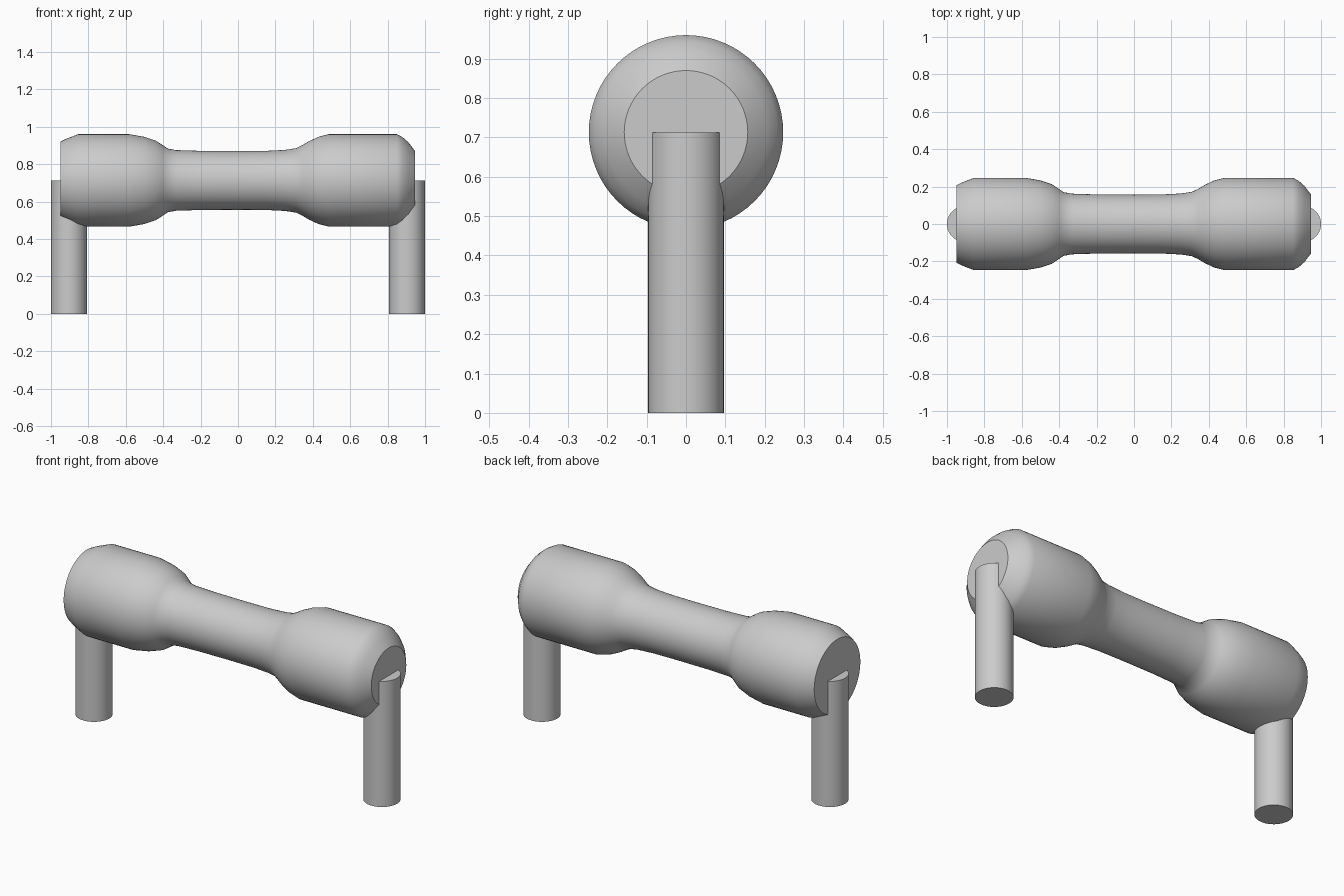
import bpy
import bmesh
from math import pi, radians
from mathutils import Matrix, Vector

cube = bpy.data.objects.get("Cube")
if cube:
    bpy.data.objects.remove(cube, do_unlink=True)

AXIS_Z = 0.713
SEGMENTS = 64

grey = bpy.data.materials.new("light_grey")
grey.use_nodes = True
colour = (0.6, 0.6, 0.6, 1)
grey.diffuse_color = colour
grey.node_tree.nodes["Principled BSDF"].inputs["Base Color"].default_value = colour


def finish(name, bm, location):
    """Turn a bmesh into a smooth-shaded object."""
    bmesh.ops.recalc_face_normals(bm, faces=bm.faces)
    mesh = bpy.data.meshes.new(name)
    bm.to_mesh(mesh)
    bm.free()
    mesh.materials.append(grey)
    obj = bpy.data.objects.new(name, mesh)
    obj.location = location
    bpy.context.collection.objects.link(obj)
    bpy.ops.object.select_all(action="DESELECT")
    obj.select_set(True)
    bpy.context.view_layer.objects.active = obj
    bpy.ops.object.shade_smooth_by_angle(angle=radians(35))
    return obj


# Handle bar: (x, radius) profile turned about the x axis, capped at both ends
profile = [
    (-0.95, 0.207), (-0.92, 0.222), (-0.855, 0.247), (-0.58, 0.247),
    (-0.50, 0.233), (-0.44, 0.213), (-0.405, 0.19), (-0.375, 0.17),
    (-0.33, 0.162), (-0.2, 0.158), (0, 0.157), (0.15, 0.158),
    (0.25, 0.163), (0.31, 0.172), (0.345, 0.189), (0.38, 0.21),
    (0.43, 0.233), (0.485, 0.247), (0.85, 0.247), (0.88, 0.231),
    (0.91, 0.205), (0.947, 0.157),
]
bm = bmesh.new()
rings = []
for x, radius in profile:
    rings.append([
        bm.verts.new(Matrix.Rotation(2 * pi * i / SEGMENTS, 3, "X") @ Vector((x, 0, radius)))
        for i in range(SEGMENTS)
    ])
for a, b in zip(rings, rings[1:]):
    for i in range(SEGMENTS):
        j = (i + 1) % SEGMENTS
        bm.faces.new((a[i], a[j], b[j], b[i]))
bm.faces.new(rings[0])
bm.faces.new(rings[-1])
finish("handle_bar", bm, (0, 0, AXIS_Z))

# Round posts under each end, their tops level with the bar's axis
for name, side in (("left_post", 1), ("right_post", -1)):
    bm = bmesh.new()
    bmesh.ops.create_cone(bm, cap_ends=True, segments=SEGMENTS,
                          radius1=0.096, radius2=0.096, depth=AXIS_Z)
    finish(name, bm, (side * 0.904, 0, AXIS_Z / 2))
